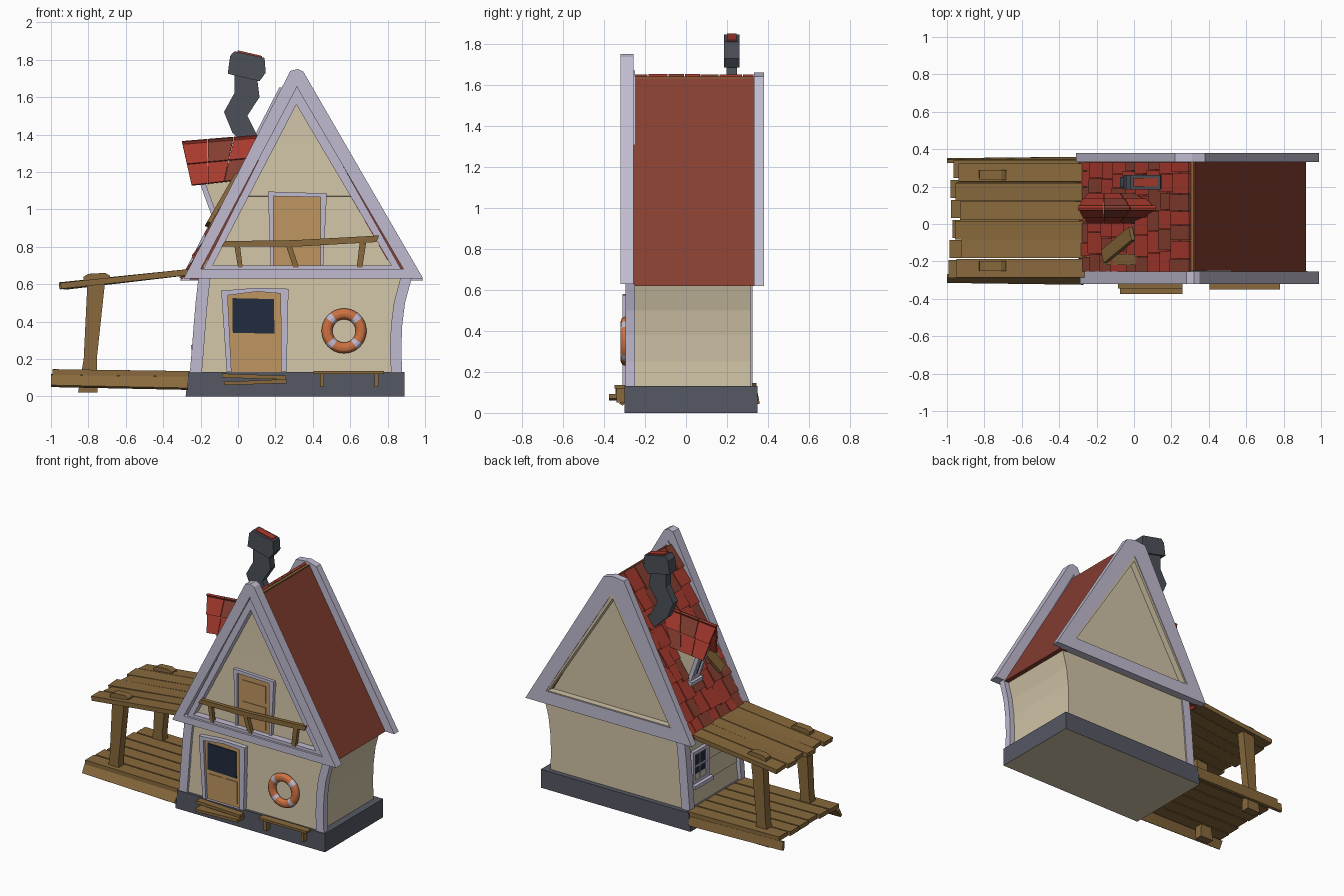
import bpy, bmesh, math, random
from mathutils import Vector as V

if "Cube" in bpy.data.objects:
    bpy.data.objects.remove(bpy.data.objects["Cube"])
random.seed(4)

def material(name, r, g, b):
    m = bpy.data.materials.new(name)
    m.diffuse_color = [(c / 255 / 12.92 if c < 11 else ((c / 255 + .055) / 1.055) ** 2.4) for c in (r, g, b)] + [1]
    m.use_nodes = True
    m.node_tree.nodes["Principled BSDF"].inputs["Base Color"].default_value = m.diffuse_color
    return m

TRIM = material("lavender_trim", 192, 187, 208)
WALL = material("cream_wall", 208, 195, 166)
STONE = material("slate_stone", 86, 88, 99)
ROOF = material("brown_red_roof", 134, 63, 49)
RED = material("bright_red_shingle", 168, 58, 46)
WOOD = material("brown_wood", 136, 105, 60)
DOOR = material("tan_door", 190, 150, 96)
GLASS = material("navy_glass", 32, 44, 62)
ORANGE = material("buoy_orange", 206, 114, 66)
SOOT = material("dark_chimney", 76, 81, 88)

# --- piece helpers: each returns (verts, faces, material index) ---
def front(u, v, d):
    return (u, d, v)

def prism(pts, a, b, m=0, place=front):
    n = len(pts)
    vs = [place(u, v, d) for d in (a, b) for u, v in pts]
    fs = [tuple(range(n)), tuple(range(n, 2 * n))]
    return vs, fs + [(i, (i + 1) % n, n + (i + 1) % n, n + i) for i in range(n)], m

def ring(outer, inner, a, b, m=0, place=front):
    n = len(outer)
    vs = [place(u, v, d) for d in (a, b) for loop in (outer, inner) for u, v in loop]
    fs = []
    for i in range(n):
        j = (i + 1) % n
        for p, q in ((0, n), (n, 3 * n), (3 * n, 2 * n), (2 * n, 0)):
            fs.append((p + i, p + j, q + j, q + i))
    return vs, fs, m

def plate(a, b, c, d, t, m=0):
    q = [V(p) for p in (a, b, c, d)]
    off = (q[2] - q[0]).cross(q[3] - q[1]).normalized() * t
    vs = q + [p + off for p in q]
    return vs, [(0, 1, 2, 3), (4, 5, 6, 7)] + [(i, (i + 1) % 4, 4 + (i + 1) % 4, 4 + i) for i in range(4)], m

def beam(p, q, w, h, m=0, up=(0, 0, 1)):
    p, q, up = V(p), V(q), V(up)
    s = (q - p).cross(up).normalized() * w / 2
    o = s.cross(q - p).normalized() * h / 2
    return plate(p - s - o, q - s - o, q + s - o, p + s - o, h if (q - p).cross(s).dot(o) < 0 else -h, m)

def box(x0, x1, y0, y1, z0, z1, m=0):
    return prism([(x0, z0), (x1, z0), (x1, z1), (x0, z1)], y0, y1, m)

def build(name, mats, pieces):
    bm = bmesh.new()
    for vs, fs, m in pieces:
        bv = [bm.verts.new(v) for v in vs]
        for f in fs:
            bm.faces.new([bv[i] for i in f]).material_index = m
    bmesh.ops.recalc_face_normals(bm, faces=bm.faces)
    me = bpy.data.meshes.new(name)
    bm.to_mesh(me)
    bm.free()
    for m in mats:
        me.materials.append(m)
    ob = bpy.data.objects.new(name, me)
    bpy.context.collection.objects.link(ob)
    return ob

# --- foundation, with cream underside ---
base = build("foundation", [STONE, WALL], [prism([(-.28, 0), (.89, 0), (.89, .13), (-.265, .13)], -.30, .35)])
for f in base.data.polygons:
    f.material_index = int(f.normal.z < -.5)

# --- lower walls with bowed sides ---
ZS = [.13, .25, .38, .50, .63]
LX = [-.215, -.205, -.195, -.185, -.17]
RX = [.84, .835, .84, .855, .89]
left, right = list(zip(LX, ZS)), list(zip(RX, ZS))
build("lower_walls", [WALL], [prism(left + right[::-1], -.272, .315)])
boards = []
for i in range(4):
    z0, z1 = ZS[i], ZS[i + 1]
    boards.append(plate((LX[i], -.28, z0), (RX[i], -.28, z0), (RX[i + 1], -.274, z1), (LX[i + 1], -.274, z1), -.01))
    boards.append(plate((LX[i] - .008, -.27, z0), (LX[i + 1] - .002, -.27, z1), (LX[i + 1] - .002, .31, z1), (LX[i] - .008, .31, z0), .01))
build("wall_boards", [WALL], boards)

# --- bowed corner posts: two in front, one at the back left ---
lp = [(x - .042, z) for x, z in left] + [(x + .022, z) for x, z in left[::-1]]
rp = [(x - .022, z) for x, z in right] + [(x + .038, z) for x, z in right[::-1]]
build("corner_posts", [TRIM], [prism(lp, -.295, -.25), prism(rp, -.295, -.25), prism(lp, .27, .325)])

# --- upper gable body and front gable boards ---
build("upper_walls", [WALL], [prism([(-.22, .625), (.87, .625), (.31, 1.61)], -.25, .33)])
tri = lambda z: (-.18 + (z - .7) * .56, .86 - (z - .7) * .62)
rows = [.69, .81, .94, 1.07, 1.21, 1.36, 1.56]
gb = []
for z0, z1 in zip(rows, rows[1:]):
    (a, b), (c, d) = tri(z0), tri(z1)
    gb.append(plate((a, -.258, z0), (b, -.258, z0), (d, -.252, z1), (c, -.252, z1), -.01))
build("gable_boards", [WALL], gb)

# --- gable trims ---
build("front_gable_trim", [TRIM], [
    ring([(-.29, .63), (.99, .63), (.35, 1.735), (.32, 1.75), (.28, 1.74)],
         [(-.20, .68), (.885, .68), (.322, 1.64), (.315, 1.66), (.308, 1.64)], -.32, -.255),
    ring([(-.21, .63), (.90, .63), (.315, 1.67)], [(-.135, .70), (.82, .70), (.312, 1.56)], -.305, -.248)])
build("back_gable_trim", [TRIM], [
    ring([(-.31, .62), (.99, .62), (.38, 1.64), (.31, 1.66), (.22, 1.65)],
         [(-.15, .71), (.83, .71), (.33, 1.51), (.312, 1.53), (.295, 1.51)], .332, .38)])
build("back_gable_lining", [WALL], [
    ring([(-.16, .70), (.85, .70), (.312, 1.56)], [(-.135, .715), (.815, .715), (.312, 1.50)], .325, .375)])

# --- roof slabs and ridge ---
build("roof_right", [ROOF], [prism([(.92, .62), (.325, 1.64), (.29, 1.61), (.86, .62)], -.256, .335)])
build("roof_left_base", [ROOF], [prism([(-.26, .625), (.31, 1.63), (.31, 1.58), (-.21, .625)], -.256, .335)])
build("ridge_beam", [WOOD], [box(.29, .33, -.256, .335, 1.60, 1.635)])

# --- loose shingles on the left slope ---
E, S, N = V((-.262, 0, .63)), V((.565, 0, 1.0)), V((-.87, 0, .493))
sh, n = [], 9
for r in range(n):
    y = -.254
    while y < .333:
        w = random.uniform(.07, .12)
        y1 = min(y + w, .334)
        if .334 - y1 < .04:
            y1 = .334
        t0, t1 = r / n - random.uniform(0, .025), min((r + 1.25) / n, 1.01)
        lo, hi = E + S * t0 + N * random.uniform(.018, .034), E + S * t1 + N * .004
        sh.append(plate(lo + V((0, y, 0)), lo + V((0, y1 - .004, 0)), hi + V((0, y1 - .004, 0)), hi + V((0, y, 0)),
                        -.016, int(random.random() < .3)))
        y = y1
build("roof_shingles", [RED, ROOF], sh)

# --- leaning dormer with window ---
build("dormer_walls", [WALL], [prism([(-.195, 1.17), (-.09, .88), (.1, 1.28), (.05, 1.30), (-.19, 1.27)], .045, .125)])
lean = lambda u, v, d: (-.195 + .105 * v - d, u, 1.17 - .29 * v)
build("dormer_window", [TRIM, GLASS], [
    ring([(.035, 0), (.135, 0), (.135, .85), (.035, .85)], [(.055, .1), (.115, .1), (.115, .7), (.055, .7)], -.01, .02, 0, lean),
    prism([(.055, .1), (.115, .1), (.115, .7), (.055, .7)], -.005, .006, 1, lean),
    prism([(.081, .1), (.089, .1), (.089, .7), (.081, .7)], 0, .014, 0, lean),
    prism([(.02, .78), (.15, .78), (.15, .9), (.02, .9)], 0, .04, 0, lean)])
dr = []
for ye in (.012, .158):
    def pt(u, v, lift):
        x = (-.30 + .42 * u) * (1 - v) + (-.25 + .27 * u) * v
        z = (1.365 + .035 * u) * (1 - v) + (1.14 + .03 * u) * v
        return V((x, .085 + (ye - .085) * v + (lift if ye > .085 else -lift), z))
    for r in (0, 1):
        for c in range(3):
            u0, u1, v0, v1 = c / 3, (c + .97) / 3, r * .5, r * .5 + .54
            dr.append(plate(pt(u0, v0, 0), pt(u1, v0, 0), pt(u1, v1, .012 - .006 * r), pt(u0, v1, .012 - .006 * r),
                            .014 if ye < .085 else -.014, int((r, c) in ((0, 1), (1, 2)))))
build("dormer_shingles", [RED, ROOF], dr)

# --- patch boards nailed over the slope ---
build("roof_patch_boards", [WOOD], [
    beam((-.18, -.175, .93), (-.03, -.05, 1.19), .075, .022, 0, N),
    beam((-.17, -.19, .91), (.01, -.19, 1.20), .06, .022, 0, N),
    beam((-.14, -.15, .88), (-.02, -.15, 1.10), .05, .07, 0, N)])

# --- crooked chimney ---
build("chimney", [SOOT, RED], [
    prism([(-.03, 1.41), (.11, 1.28), (.16, 1.36), (.10, 1.40), (.05, 1.50), (.115, 1.60), (.10, 1.72),
           (-.02, 1.72), (-.02, 1.62), (-.075, 1.52)], .198, .25),
    prism([(-.055, 1.725), (.115, 1.685), (.148, 1.73), (.142, 1.81), (-.02, 1.845), (-.042, 1.82)], .185, .262),
    prism([(-.005, 1.83), (.125, 1.80), (.128, 1.82), (-.002, 1.85)], .20, .247, 1)])

# --- porch deck, roof and posts ---
deck, cover = [], []
for i in range(6):
    y0 = -.29 + i * .107
    e = random.uniform(-.015, .025)
    deck.append(plate((-.985 + e, y0, .115), (-.25, y0, .105), (-.25, y0 + .098, .105), (-.985 + e, y0 + .098, .115), .03))
    y0 = -.285 + i * .102
    e, dz = random.uniform(-.02, .04), random.uniform(-.006, .006)
    cover.append(plate((-.935 + e, y0, .575 + dz), (-.2, y0, .655), (-.2, y0 + .098, .655), (-.935 + e, y0 + .098, .575 - dz), .032))
deck.append(plate((-1, -.285, .115), (-.27, -.285, .105), (-.27, -.325, .045), (-1, -.315, .06), .02))
deck.append(plate((-1, .345, .12), (-.27, .345, .105), (-.27, .36, .045), (-1, .352, .06), -.02))
build("porch_deck", [WOOD], deck)
build("porch_roof", [WOOD], cover)
posts = []
for y in (-.225, .262):
    posts.append(prism([(-.855, .02), (-.75, .02), (-.755, .2), (-.71, .62), (-.805, .61), (-.825, .2)], y - .03, y + .03))
    posts.append(prism([(-.83, .60), (-.68, .62), (-.685, .645), (-.71, .66), (-.80, .655), (-.825, .64)], y - .026, y + .026))
build("porch_posts", [WOOD], posts)

# --- front door, crooked and flared at the top ---
din = [(-.035, .13), (.23, .13), (.228, .55), (.1, .56), (-.055, .54)]
build("front_door_frame", [TRIM], [ring([(-.06, .13), (.26, .13), (.27, .575), (.1, .58), (-.09, .565)], din, -.31, -.27)])
build("front_door", [DOOR, GLASS], [
    prism(din, -.292, -.27),
    prism([(-.028, .34), (.195, .335), (.192, .52), (-.03, .525)], -.299, -.29, 1),
    prism([(-.015, .155), (.085, .155), (.085, .31), (-.02, .31)], -.297, -.29),
    prism([(.105, .155), (.2, .155), (.2, .31), (.105, .31)], -.297, -.29)])

# --- balcony door and railing ---
uin = [(.19, .69), (.44, .69), (.44, 1.065), (.19, 1.07)]
build("balcony_door_frame", [TRIM], [ring([(.175, .69), (.455, .69), (.475, 1.085), (.16, 1.095)], uin, -.28, -.25)])
build("balcony_door", [DOOR], [prism(uin, -.268, -.25), box(.225, .405, -.273, -.26, .91, 1.03), box(.225, .405, -.273, -.26, .72, .88)])
build("balcony_railing", [WOOD], [
    prism([(-.09, .80), (.30, .80), (.74, .825), (.755, .86), (.30, .835), (-.07, .83)], -.318, -.29),
    prism([(.0, .69), (.025, .69), (.01, .81), (-.02, .81)], -.312, -.285),
    prism([(.295, .69), (.325, .69), (.285, .81), (.255, .81)], -.312, -.285),
    prism([(.635, .69), (.665, .69), (.685, .82), (.65, .82)], -.312, -.285)])

# --- doorstep and bench ---
build("front_steps", [WOOD], [
    prism([(-.085, .10), (.255, .09), (.258, .11), (-.085, .122)], -.345, -.29),
    prism([(-.075, .06), (.26, .07), (.26, .092), (-.075, .078)], -.375, -.29)])
build("front_bench", [WOOD], [box(.405, .78, -.35, -.298, .12, .136)] +
      [box(x - .011, x + .011, -.34, -.30, .05, .125) for x in (.45, .74)])

# --- side window on the left wall ---
side = lambda u, v, d: (-.195 - d, u, v)
def rect(a, b, c, d):
    return [(a, c), (b, c), (b, d), (a, d)]
build("side_window", [TRIM, GLASS], [
    ring(rect(.06, .24, .27, .50), rect(.085, .215, .295, .475), -.02, .03, 0, side),
    prism(rect(.085, .215, .295, .475), -.02, .018, 1, side),
    prism(rect(.144, .156, .295, .475), 0, .024, 0, side),
    prism(rect(.085, .215, .38, .392), 0, .024, 0, side),
    prism(rect(.045, .255, .25, .275), -.02, .055, 0, side)])

# --- lifebuoy with pale bands on the diagonals ---
bpy.ops.mesh.primitive_torus_add(major_segments=40, minor_segments=12, major_radius=.091, minor_radius=.029,
                                 location=(.567, -.298, .35), rotation=(math.pi / 2, 0, 0))
buoy = bpy.context.object
buoy.name = "lifebuoy"
buoy.scale.z = .75
buoy.data.materials.append(ORANGE)
buoy.data.materials.append(TRIM)
for f in buoy.data.polygons:
    a = math.degrees(math.atan2(f.center.y, f.center.x)) % 90
    f.material_index = int(abs(a - 45) < 13)
bpy.ops.object.shade_smooth_by_angle()
